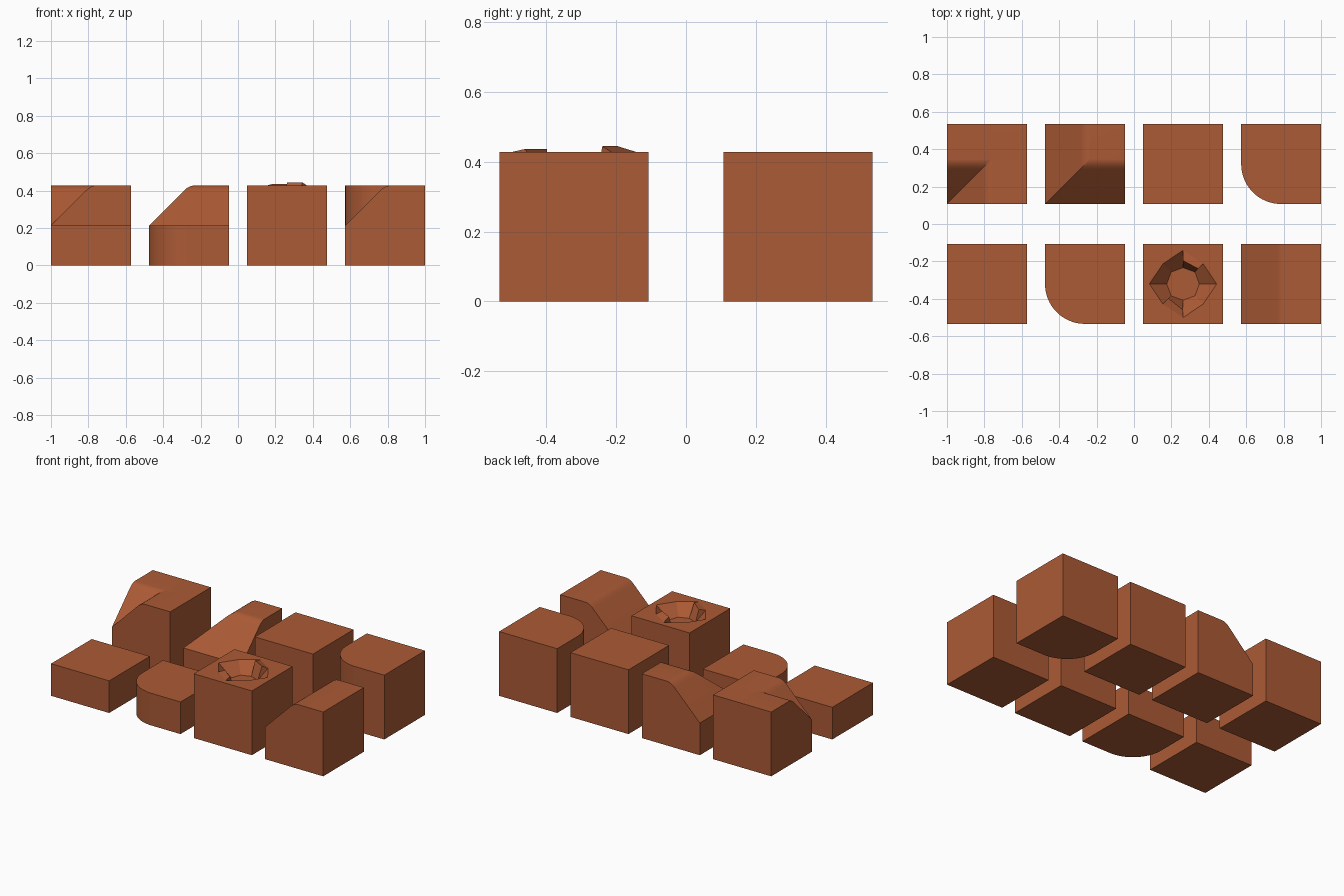
import bpy, bmesh, math

if "Cube" in bpy.data.objects:
    bpy.data.objects.remove(bpy.data.objects["Cube"])

S = 0.427            # tile width and full height
H = S / 2            # half height / corner radius
XS = [-0.7865, -0.2622, 0.2622, 0.7865]
FRONT, BACK = -0.3205, 0.3205

clay = bpy.data.materials.new("terracotta")
clay.diffuse_color = (0.41, 0.103, 0.036, 1)
clay.use_nodes = True
clay.node_tree.nodes["Principled BSDF"].inputs["Base Color"].default_value = clay.diffuse_color


def finish(bm, name, x, y, smooth=True):
    bmesh.ops.recalc_face_normals(bm, faces=bm.faces)
    me = bpy.data.meshes.new(name)
    bm.to_mesh(me)
    bm.free()
    me.materials.append(clay)
    ob = bpy.data.objects.new(name, me)
    ob.location = (x, y, 0)
    bpy.context.collection.objects.link(ob)
    if smooth:
        bpy.ops.object.select_all(action='DESELECT')
        ob.select_set(True)
        bpy.context.view_layer.objects.active = ob
        bpy.ops.object.shade_smooth_by_angle(angle=math.radians(35))


def prism(name, x, y, height, rounded=False):
    """Square tile, optionally with a rounded front-left corner."""
    pts = [(H, -H), (H, H), (-H, H)]
    if rounded:
        n = 16
        pts += [(-H * math.cos(a), -H * math.sin(a))
                for a in (math.pi / 2 * i / n for i in range(n))]
        pts.append((0, -H))
    else:
        pts.append((-H, -H))
    bm = bmesh.new()
    lo = [bm.verts.new((px, py, 0)) for px, py in pts]
    hi = [bm.verts.new((px, py, height)) for px, py in pts]
    bm.faces.new(lo)
    bm.faces.new(hi)
    for i in range(len(pts)):
        j = (i + 1) % len(pts)
        bm.faces.new((lo[i], lo[j], hi[j], hi[i]))
    finish(bm, name, x, y)


def ramp(t, w=0.028):
    """45 degree rise from half height, rounded where it meets the top."""
    if t <= H - w:
        return H + t
    if t >= H + w:
        return S
    return H + t - (t - H + w) ** 2 / (4 * w)


def slope_tile(name, x, y, combine):
    """Tile whose top height follows ramp(combine(u, v))."""
    w = 0.028
    ts = [0] + [H - w + 2 * w * i / 6 for i in range(7)] + [S]
    n = len(ts)
    bm = bmesh.new()
    g = [[bm.verts.new((u - H, v - H, ramp(combine(u, v)))) for v in ts] for u in ts]
    for i in range(n - 1):
        for j in range(n - 1):
            a, b, c, d = g[i][j], g[i + 1][j], g[i + 1][j + 1], g[i][j + 1]
            if i == j:   # crease along the diagonal
                bm.faces.new((a, b, c))
                bm.faces.new((a, c, d))
            else:
                bm.faces.new((a, b, c, d))
    # side walls and base
    base = [bm.verts.new((px, py, 0)) for px, py in ((-H, -H), (H, -H), (H, H), (-H, H))]
    bm.faces.new(base)
    edges = [[g[i][0] for i in range(n)], [g[-1][j] for j in range(n)],
             [g[i][-1] for i in reversed(range(n))], [g[0][j] for j in reversed(range(n))]]
    for k, top in enumerate(edges):
        bm.faces.new([base[k], base[(k + 1) % 4]] + top[::-1])
    finish(bm, name, x, y)


def crater_tile(name, x, y):
    """Full tile with an eight-sided pit and two raised rim chunks."""
    bm = bmesh.new()

    def ring(r_even, r_odd, z):
        return [bm.verts.new(((r_even, r_odd)[k % 2] * math.cos(k * math.pi / 4),
                              (r_even, r_odd)[k % 2] * math.sin(k * math.pi / 4), z))
                for k in range(8)]

    diag = H * math.sqrt(2)
    base, top = ring(H, diag, 0), ring(H, diag, S)
    rim, floor = ring(0.18, 0.152, S), ring(0.087, 0.09, S - 0.075)
    bm.faces.new(base)
    bm.faces.new(floor)
    chunks = {1: (0.115, 0.125, 0.017), 5: (0.11, 0.14, 0.009)}
    for k in range(8):
        j = (k + 1) % 8
        bm.faces.new((base[k], base[j], top[j], top[k]))
        bm.faces.new((top[k], top[j], rim[j], rim[k]))
        if k in chunks:
            ra, rb, up = chunks[k]
            a, b = [bm.verts.new((r * math.cos(q * math.pi / 4),
                                  r * math.sin(q * math.pi / 4), S + up))
                    for r, q in ((ra, k), (rb, j))]
            bm.faces.new((rim[k], rim[j], b, a))
            bm.faces.new((a, b, floor[j], floor[k]))
            bm.faces.new((rim[k], a, floor[k]))
            bm.faces.new((rim[j], floor[j], b))
        else:
            bm.faces.new((rim[k], rim[j], floor[j], floor[k]))
    finish(bm, name, x, y, smooth=False)


# front row
prism("half_block", XS[0], FRONT, H)
prism("half_block_rounded", XS[1], FRONT, H, rounded=True)
crater_tile("crater_block", XS[2], FRONT)
slope_tile("slope_block", XS[3], FRONT, lambda u, v: u)
# back row
slope_tile("slope_inner_corner", XS[0], BACK, max)
slope_tile("slope_outer_corner", XS[1], BACK, min)
prism("full_block", XS[2], BACK, S)
prism("full_block_rounded", XS[3], BACK, S, rounded=True)
